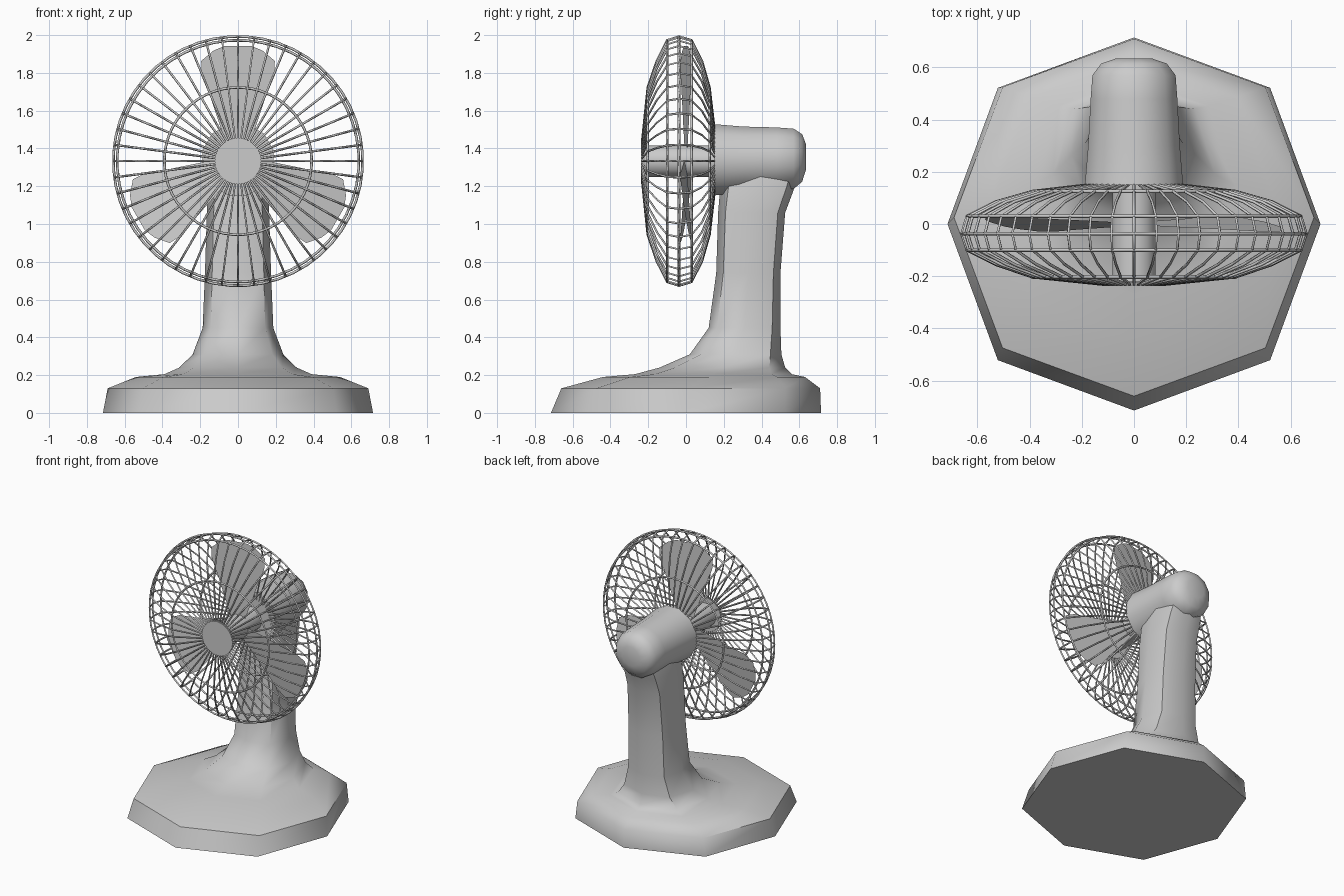
import bpy, bmesh, math
from mathutils import Vector

if "Cube" in bpy.data.objects:
    bpy.data.objects.remove(bpy.data.objects["Cube"])

HUB = Vector((0, 0, 1.333))   # fan axis passes through here, along y


def finish(name, bm, angle=50):
    bmesh.ops.recalc_face_normals(bm, faces=bm.faces)
    me = bpy.data.meshes.new(name)
    bm.to_mesh(me)
    bm.free()
    ob = bpy.data.objects.new(name, me)
    bpy.context.collection.objects.link(ob)
    bpy.ops.object.select_all(action='DESELECT')
    bpy.context.view_layer.objects.active = ob
    ob.select_set(True)
    bpy.ops.object.shade_smooth_by_angle(angle=math.radians(angle))
    return ob


def loft(name, rings, cap_start=True, cap_end=True, angle=50):
    bm = bmesh.new()
    loops = [[bm.verts.new(p) for p in ring] for ring in rings]
    n = len(loops[0])
    for a, b in zip(loops, loops[1:]):
        for i in range(n):
            j = (i + 1) % n
            bm.faces.new((a[i], a[j], b[j], b[i]))
    if cap_start:
        bm.faces.new(loops[0])
    if cap_end:
        bm.faces.new(loops[-1])
    return finish(name, bm, angle)


def oct_ring(z, hx, y0, y1, diag):
    cy, hy = (y0 + y1) / 2, (y1 - y0) / 2
    pts = []
    for i in range(8):
        a = i * math.pi / 4
        k = diag / math.sqrt(0.5) if i % 2 else 1
        pts.append((hx * k * math.cos(a), cy + hy * k * math.sin(a), z))
    return pts


# base and column: height, half width, front y, back y, diagonal fullness
body = [(0, .715, -.715, .715, .73), (.13, .69, -.66, .71, .73),
        (.19, .54, -.44, .63, .73), (.205, .39, -.27, .56, .74),
        (.24, .31, -.14, .525, .75), (.31, .24, .02, .505, .76),
        (.45, .187, .12, .50, .77), (.74, .175, .16, .50, .78),
        (1.06, .165, .17, .525, .78), (1.18, .16, .18, .57, .78),
        (1.27, .14, .2, .6, .78)]
loft("base_and_column", [oct_ring(*b) for b in body], cap_end=False)


def disc_ring(y, r, n, cz=HUB.z):
    return [(r * math.cos(2 * math.pi * (i + .5) / n), y,
             cz + r * math.sin(2 * math.pi * (i + .5) / n)) for i in range(n)]


# motor housing
head = [(.15, .195, 1.34), (.3, .182, 1.34), (.48, .172, 1.345),
        (.57, .165, 1.345), (.615, .13, 1.35), (.635, .07, 1.355)]
loft("motor_housing", [disc_ring(y, r, 12, z) for y, r, z in head])

# centre badge disc and blade hub
loft("front_disc", [disc_ring(-.238, .122, 32), disc_ring(-.225, .122, 32)], angle=30)
loft("blade_hub", [disc_ring(-.22, .085, 16), disc_ring(.15, .085, 16)], angle=30)

# blades: radius, half width, pitched about their length
outline = [(.06, .05), (.2, .10), (.35, .15), (.45, .19), (.53, .195),
           (.585, .13), (.61, .07)]
bm = bmesh.new()
for k in range(3):
    t = math.pi / 2 + k * 2 * math.pi / 3
    out = Vector((math.cos(t), 0, math.sin(t)))
    side = Vector((math.sin(t), .15, -math.cos(t)))
    rows = [[bm.verts.new(HUB + out * r + side * w * s) for s in (-1, 0, 1)]
            for r, w in outline]
    for a, b in zip(rows, rows[1:]):
        for i in range(2):
            bm.faces.new((a[i], a[i + 1], b[i + 1], b[i]))
finish("fan_blades", bm)


def wires(name, paths, radius, cyclic):
    cu = bpy.data.curves.new(name, 'CURVE')
    cu.dimensions = '3D'
    cu.bevel_depth = radius
    cu.bevel_resolution = 0
    for pts in paths:
        sp = cu.splines.new('POLY')
        sp.points.add(len(pts) - 1)
        for p, q in zip(sp.points, pts):
            p.co = (*q, 1)
        sp.use_cyclic_u = cyclic
    ob = bpy.data.objects.new(name, cu)
    bpy.context.collection.objects.link(ob)


# cage ribs follow one profile of (radius, y) repeated around the axis
RIBS = 48
profile = [(.11, -.232), (.39, -.203), (.53, -.155), (.64, -.1), (.66, -.037),
           (.64, .03), (.53, .085), (.39, .125), (.15, .153)]
ribs = []
for i in range(RIBS):
    a = 2 * math.pi * i / RIBS
    ribs.append([(r * math.cos(a), y, HUB.z + r * math.sin(a)) for r, y in profile])
wires("cage_ribs", ribs, .006, False)

# cage hoops
hoops = [(.39, -.203), (.64, -.1), (.66, -.037), (.64, .03), (.39, .125)]
wires("cage_hoops", [disc_ring(y, r, RIBS) for r, y in hoops], .007, True)
